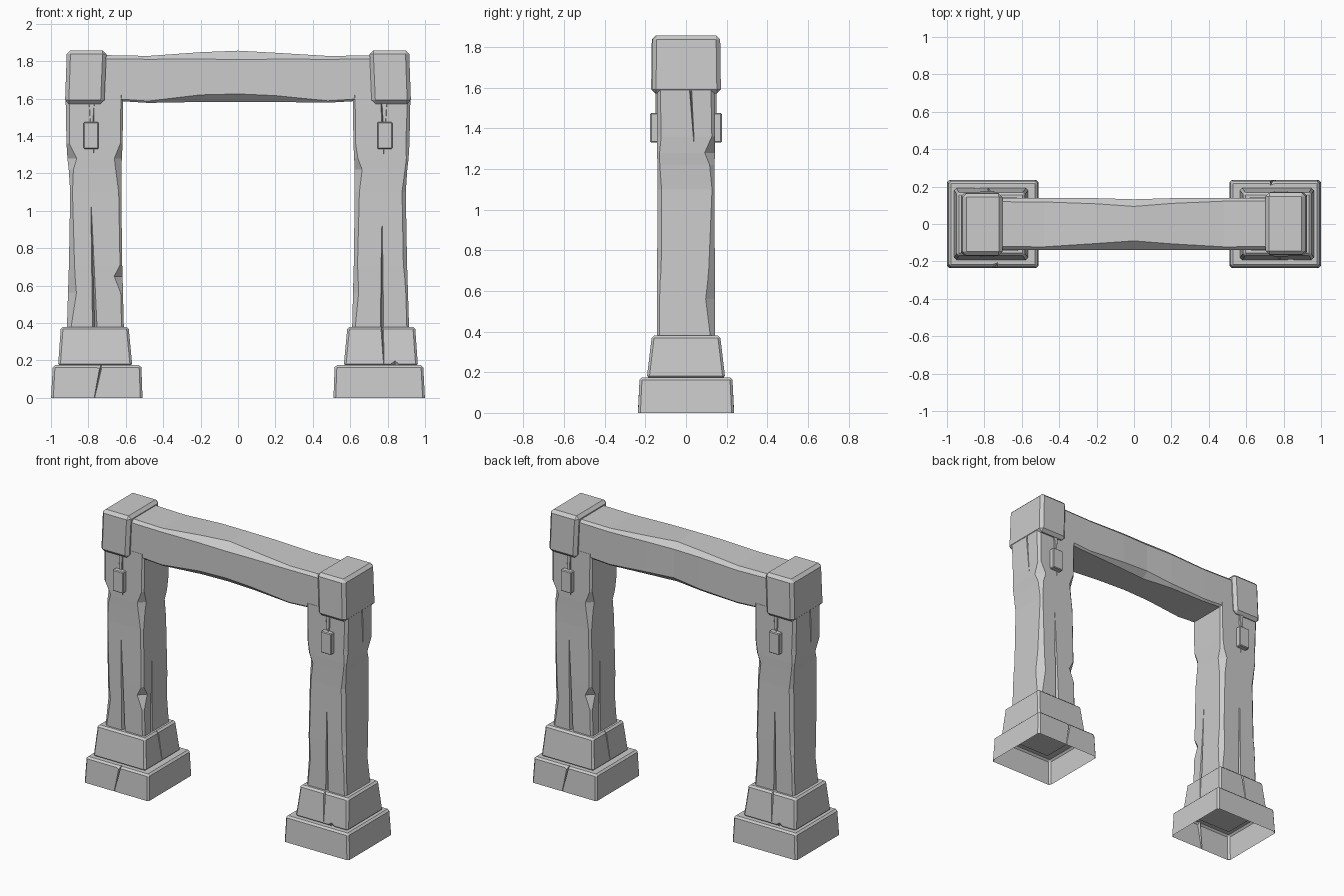
import bpy, bmesh, math

if "Cube" in bpy.data.objects:
    bpy.data.objects.remove(bpy.data.objects["Cube"])


def make_object(name, bm):
    bmesh.ops.recalc_face_normals(bm, faces=bm.faces)
    mesh = bpy.data.meshes.new(name)
    bm.to_mesh(mesh)
    bm.free()
    ob = bpy.data.objects.new(name, mesh)
    bpy.context.collection.objects.link(ob)
    return ob


def apply_all(ob):
    bpy.context.view_layer.objects.active = ob
    for m in list(ob.modifiers):
        bpy.ops.object.modifier_apply(modifier=m.name)


def hull(name, points):
    bm = bmesh.new()
    for p in points:
        bm.verts.new(p)
    bmesh.ops.convex_hull(bm, input=bm.verts[:])
    bmesh.ops.dissolve_limit(bm, angle_limit=0.01, verts=bm.verts[:], edges=bm.edges[:])
    return make_object(name, bm)


def block(name, low, high, z0, z1, bevel):
    """Tapered block; low and high are (x0, x1, y0, y1)."""
    pts = [(x, y, z) for (a, b, c, d), z in ((low, z0), (high, z1))
           for x in (a, b) for y in (c, d)]
    ob = hull(name, pts)
    m = ob.modifiers.new("bevel", 'BEVEL')
    m.width, m.segments = bevel, 1
    apply_all(ob)
    return ob


def loft(name, stations, place):
    """Rectangle with four varying corner chamfers, swept along stations."""
    bm = bmesh.new()
    rings = []
    for t, a0, a1, b0, b1, (c0, c1, c2, c3) in stations:
        sec = [(a0, b0 + c0), (a0 + c0, b0), (a1 - c1, b0), (a1, b0 + c1),
               (a1, b1 - c2), (a1 - c2, b1), (a0 + c3, b1), (a0, b1 - c3)]
        rings.append([bm.verts.new(place(t, a, b)) for a, b in sec])
    for r, s in zip(rings, rings[1:]):
        for i in range(8):
            j = (i + 1) % 8
            bm.faces.new((r[i], r[j], s[j], s[i]))
    bm.faces.new(rings[0])
    bm.faces.new(rings[-1])
    return make_object(name, bm)


def carve(ob, *cutters):
    for pts in cutters:
        c = hull("cutter", pts)
        c.hide_render = True
        m = ob.modifiers.new("cut", 'BOOLEAN')
        m.operation, m.solver, m.object = 'DIFFERENCE', 'EXACT', c
        apply_all(ob)
        bpy.data.objects.remove(c)


def crack(wide, tip, across, inward, width, depth):
    """V-groove from a wide end to a pointed tip on a surface."""
    def at(p, s, d):
        return tuple(p[i] + across[i] * s + inward[i] * d for i in range(3))
    return [at(wide, -width, -.03), at(wide, width, -.03), at(wide, 0, depth),
            at(tip, -.003, -.03), at(tip, .003, -.03), at(tip, 0, .004)]


def open_bottom(ob):
    bm = bmesh.new()
    bm.from_mesh(ob.data)
    z = min(v.co.z for v in bm.verts)
    bad = [f for f in bm.faces if f.normal.z < -.6 and f.calc_center_median().z < z + .02]
    bmesh.ops.delete(bm, geom=bad, context='FACES')
    for v in bm.verts:
        if v.co.z < z + .013:
            v.co.z = z
    bm.to_mesh(ob.data)
    bm.free()


X, Y = (1, 0, 0), (0, 1, 0)
NX, NY = (-1, 0, 0), (0, -1, 0)

# Stepped plinth
lower = block("left_plinth_lower", (-1, -.51, -.237, .237), (-.99, -.517, -.228, .228), 0, .175, .012)
carve(lower,
      [(-.96, -.27, .185), (-.58, -.27, .185), (-.75, -.27, .115), (-.73, -.195, .19)],
      crack((-.73, -.23, .18), (-.77, -.237, -.01), X, Y, .015, .025))
open_bottom(lower)
upper = block("left_plinth_upper", (-.962, -.565, -.193, .193), (-.947, -.585, -.168, .168), .17, .38, .012)
carve(upper,
      crack((-.77, .17, .39), (-.78, .19, .18), X, NY, .02, .02),
      crack((-.583, -.03, .39), (-.568, -.01, .18), Y, NX, .015, .02),
      [(-.79, .22, .2), (-.9, .22, .18), (-.84, .22, .24), (-.84, .17, .17)])

# Worn post: chamfers run outer front, inner front, inner back, outer back
post = loft("left_post", [
    (.36, -.915, -.61, -.142, .142, (.02, .012, .015, .012)),
    (.56, -.909, -.615, -.142, .142, (.045, .012, .03, .012)),
    (.65, -.906, -.617, -.142, .142, (.035, .045, .025, .015)),
    (.71, -.904, -.619, -.142, .142, (.03, .012, .02, .02)),
    (1.1, -.897, -.624, -.140, .140, (.012, .014, .025, .02)),
    (1.22, -.905, -.624, -.141, .141, (.025, .03, .04, .012)),
    (1.28, -.912, -.621, -.142, .142, (.05, .04, .02, .012)),
    (1.36, -.917, -.617, -.142, .142, (.015, .012, .012, .02)),
    (1.62, -.922, -.614, -.142, .142, (.02, .012, .012, .015)),
], lambda t, a, b: (a, b, t))
carve(post,
      crack((-.765, -.142, .35), (-.785, -.14, 1.02), X, Y, .022, .04),
      crack((-.77, .142, .35), (-.77, .14, .95), X, NY, .018, .03),
      crack((-.78, -.142, 1.63), (-.77, -.142, 1.3), X, Y, .022, .025),
      crack((-.77, .142, 1.63), (-.78, .142, 1.3), X, NY, .022, .025),
      crack((-.92, -.02, 1.63), (-.915, -.04, 1.32), Y, X, .012, .025),
      crack((-.612, -.06, .35), (-.622, -.04, .9), Y, NX, .018, .03))

# Cap over the beam end
cap = block("left_cap", (-.925, -.715, -.172, .168), (-.915, -.703, -.168, .164), 1.572, 1.858, .02)

# Hanging tags with tapered straps, front and back
parts = [lower, upper, post, cap]
for side, s in (("front", -1), ("back", 1)):
    y0, y1 = sorted((s * .13, s * .176))
    box = (-.825, -.745, y0, y1)
    parts.append(block(f"left_{side}_tag", box, box, 1.33, 1.475, .005))
    y0, y1 = sorted((s * .12, s * .15))
    parts.append(block(f"left_{side}_strap", (-.79, -.775, y0, y1), (-.797, -.767, y0, y1), 1.46, 1.585, .002))

# The right side is the left side turned half way round
for ob in parts:
    twin = ob.copy()
    twin.name = ob.name.replace("left", "right")
    twin.rotation_euler.z = math.pi
    bpy.context.collection.objects.link(twin)

# Worn beam: chamfers run front bottom, back bottom, back top, front top
loft("beam", [
    (-.85, -.14, .14, 1.6, 1.835, (.012, .012, .02, .02)),
    (-.48, -.14, .14, 1.577, 1.828, (.01, .012, .022, .018)),
    (-.2, -.14, .138, 1.582, 1.848, (.038, .02, .03, .036)),
    (0, -.138, .132, 1.583, 1.856, (.042, .04, .038, .048)),
    (.2, -.14, .138, 1.582, 1.845, (.034, .03, .028, .034)),
    (.48, -.14, .14, 1.578, 1.828, (.01, .012, .018, .018)),
    (.85, -.14, .14, 1.6, 1.832, (.012, .012, .015, .02)),
], lambda t, a, b: (t, a, b))
